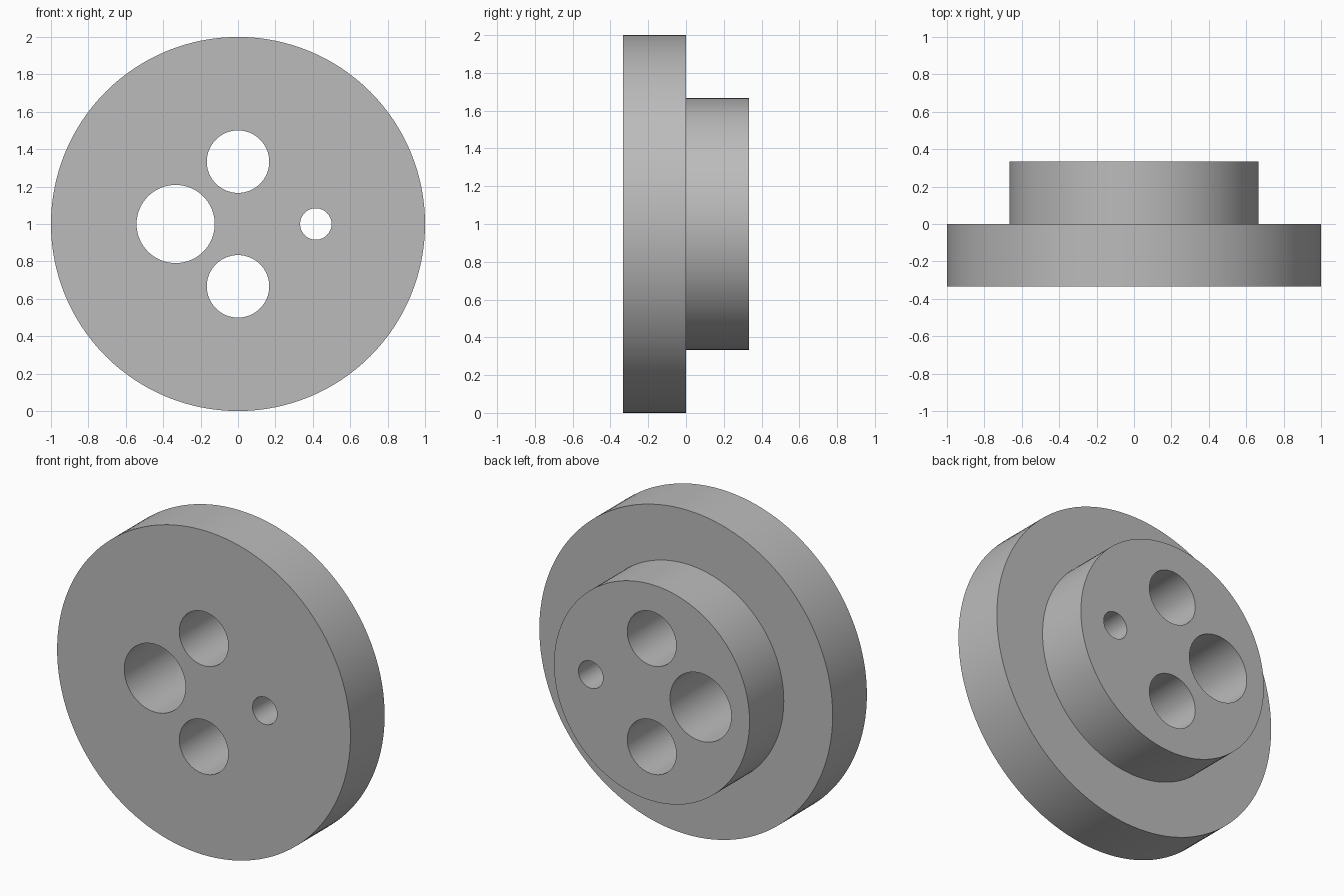
import bpy
import bmesh
from math import radians, pi
from mathutils import Matrix, Vector

cube = bpy.data.objects.get("Cube")
if cube:
    bpy.data.objects.remove(cube, do_unlink=True)

CENTRE_Z = 1.0
THIRD = 1 / 3

grey = bpy.data.materials.new("plain grey")
grey.use_nodes = True
colour = (0.5, 0.5, 0.5, 1)
grey.diffuse_color = colour
grey.node_tree.nodes["Principled BSDF"].inputs["Base Color"].default_value = colour


def lathe(name, profile, x=0.0, z=CENTRE_Z, sides=96):
    """Spin a (radius, y) profile around an axis parallel to y."""
    bm = bmesh.new()
    rings = []
    for radius, y in profile:
        rings.append([
            bm.verts.new(Matrix.Rotation(2 * pi * i / sides, 3, "Y") @ Vector((0, 0, radius))
                         + Vector((x, y, z)))
            for i in range(sides)])
    for a, b in zip(rings, rings[1:]):
        for i in range(sides):
            j = (i + 1) % sides
            bm.faces.new((a[i], a[j], b[j], b[i]))
    bm.faces.new(rings[0])
    bm.faces.new(rings[-1])
    bmesh.ops.recalc_face_normals(bm, faces=bm.faces)
    mesh = bpy.data.meshes.new(name)
    bm.to_mesh(mesh)
    bm.free()
    mesh.materials.append(grey)
    obj = bpy.data.objects.new(name, mesh)
    bpy.context.collection.objects.link(obj)
    return obj


# Wide front disc stepping down to the round boss at the back
flange = lathe("stepped_flange", [(1, -THIRD), (1, 0), (2 * THIRD, 0), (2 * THIRD, THIRD)], sides=128)
bpy.context.view_layer.objects.active = flange
flange.select_set(True)

# Through holes: name, x, z, radius
holes = [
    ("upper_hole", 0, CENTRE_Z + THIRD, 0.167),
    ("lower_hole", 0, CENTRE_Z - THIRD, 0.167),
    ("large_hole", -THIRD, CENTRE_Z, 0.209),
    ("small_hole", 0.416, CENTRE_Z, 0.084),
]
for name, x, z, radius in holes:
    cutter = lathe(name, [(radius, -0.5), (radius, 0.5)], x, z, sides=64)
    cutter.hide_render = True
    cut = flange.modifiers.new(name, "BOOLEAN")
    cut.operation = "DIFFERENCE"
    cut.solver = "EXACT"
    cut.object = cutter
    bpy.ops.object.modifier_apply(modifier=name)
    bpy.data.objects.remove(cutter, do_unlink=True)

# Smooth round walls with crisp rims
bpy.ops.object.shade_smooth_by_angle(angle=radians(30))
